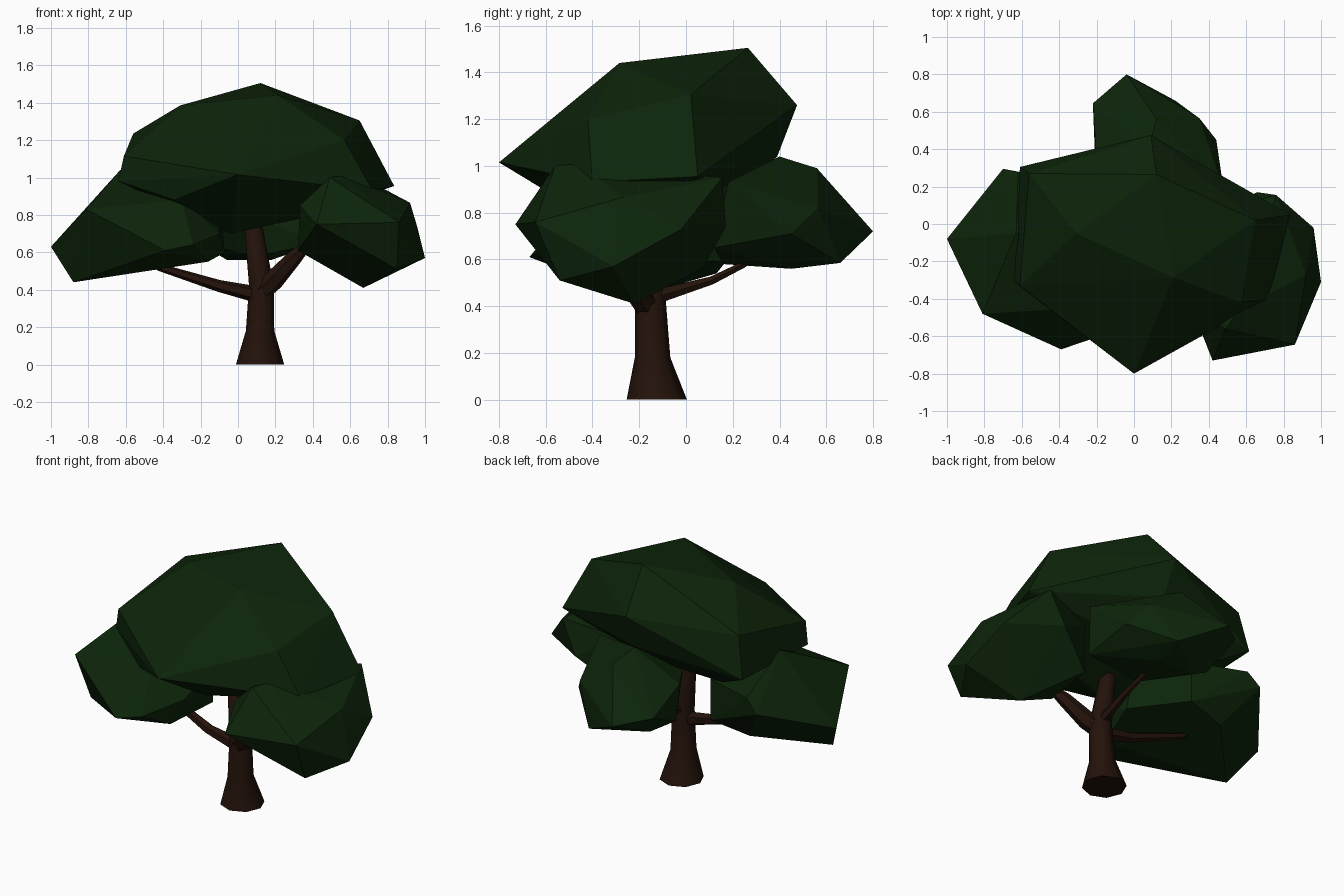
import bpy, bmesh, math
from mathutils import Vector


def material(name, color):
    m = bpy.data.materials.new(name)
    m.diffuse_color = (*color, 1)
    return m


LEAF = material("leaf_green", (0.004, 0.018, 0.003))
BARK = material("bark_brown", (0.017, 0.006, 0.003))


def finish(bm, name, mat, smooth=False):
    bmesh.ops.recalc_face_normals(bm, faces=bm.faces)
    me = bpy.data.meshes.new(name)
    bm.to_mesh(me)
    bm.free()
    me.materials.append(mat)
    for p in me.polygons:
        p.use_smooth = smooth
    ob = bpy.data.objects.new(name, me)
    bpy.context.collection.objects.link(ob)
    return ob


def clump(name, corners):
    """Faceted foliage clump: the hull around a few corner points."""
    bm = bmesh.new()
    for c in corners:
        bm.verts.new(c)
    bmesh.ops.convex_hull(bm, input=bm.verts)
    loose = [v for v in bm.verts if not v.link_faces]
    bmesh.ops.delete(bm, geom=loose, context='VERTS')
    return finish(bm, name, LEAF)


def limb(name, path, sides, flat_rings=False):
    """Tapered tube through (x, y, z, radius) stations."""
    bm = bmesh.new()
    pts = [Vector(p[:3]) for p in path]
    rings = []
    for i, p in enumerate(pts):
        d = pts[min(i + 1, len(pts) - 1)] - pts[max(i - 1, 0)]
        if flat_rings:
            d = Vector((0, 0, 1))
        q = Vector((0, 0, 1)).rotation_difference(d.normalized())
        rings.append([bm.verts.new(p + q @ Vector((
            path[i][3] * math.cos(2 * math.pi * k / sides),
            path[i][3] * math.sin(2 * math.pi * k / sides), 0)))
            for k in range(sides)])
    for a, b in zip(rings, rings[1:]):
        for k in range(sides):
            n = (k + 1) % sides
            bm.faces.new((a[k], a[n], b[n], b[k]))
    bm.faces.new(rings[0])
    bm.faces.new(rings[-1])
    ob = finish(bm, name, BARK, True)
    bpy.ops.object.select_all(action='DESELECT')
    ob.select_set(True)
    bpy.context.view_layer.objects.active = ob
    bpy.ops.object.shade_smooth_by_angle(angle=math.radians(50))
    return ob


# Trunk with flared foot
limb("trunk", [(0.118, -0.125, 0, 0.129), (0.118, -0.143, 0.18, 0.076),
               (0.125, -0.152, 0.42, 0.066), (0.085, -0.14, 0.72, 0.05),
               (0.075, -0.13, 0.76, 0.03)], 8, True)

# Branches reaching into each clump
limb("left_branch", [(0.12, -0.15, 0.37, 0.045), (-0.10, -0.15, 0.42, 0.032),
                     (-0.42, -0.09, 0.52, 0.02), (-0.50, -0.08, 0.56, 0.012)], 6)
limb("right_branch", [(0.11, -0.15, 0.38, 0.055), (0.19, -0.20, 0.45, 0.055),
                      (0.30, -0.26, 0.57, 0.042), (0.37, -0.30, 0.64, 0.025)], 6)
limb("back_branch", [(0.13, -0.13, 0.44, 0.035), (0.15, 0.11, 0.51, 0.02),
                     (0.13, 0.25, 0.58, 0.015), (0.12, 0.33, 0.65, 0.01)], 6)

# Large top canopy
clump("top_canopy", [
    (0.12, 0.265, 1.505), (0.21, -0.285, 1.44), (-0.31, -0.05, 1.385),
    (0.65, 0.02, 1.305), (-0.56, 0.27, 1.235), (0.09, 0.475, 1.26),
    (0.57, -0.42, 1.20), (0, -0.80, 1.015), (-0.61, -0.33, 1.115),
    (-0.61, 0.305, 0.98), (-0.64, -0.31, 0.98), (0.72, -0.40, 0.93),
    (0.835, 0.05, 0.955), (0.10, 0.39, 1.04), (-0.34, -0.50, 0.88),
    (-0.04, -0.28, 0.70), (0.33, -0.25, 0.78), (-0.40, 0.20, 0.87),
    (0.15, 0.15, 0.85)])

# Left clump
clump("left_clump", [
    (-1.0, -0.08, 0.63), (-0.88, -0.22, 0.44), (-0.81, -0.48, 0.83),
    (-0.39, -0.67, 0.61), (-0.63, -0.05, 1.04), (-0.70, 0.295, 0.78),
    (-0.62, 0.28, 0.86), (-0.24, -0.62, 0.64), (-0.16, -0.45, 0.55),
    (-0.10, -0.40, 0.70), (-0.54, 0.13, 0.54), (-0.29, 0.17, 0.59),
    (-0.07, -0.15, 0.60), (-0.09, -0.12, 0.80), (-0.29, 0.17, 0.85),
    (-0.30, -0.45, 0.88)])

# Right clump
clump("right_clump", [
    (0.42, -0.73, 0.75), (0.86, -0.645, 0.76), (0.85, -0.54, 0.51),
    (1.0, -0.31, 0.57), (0.67, -0.22, 0.41), (0.96, -0.02, 0.73),
    (0.92, -0.27, 0.865), (0.76, 0.155, 0.95), (0.66, 0.17, 0.74),
    (0.56, -0.46, 1.01), (0.49, -0.56, 1.0), (0.32, -0.35, 0.61),
    (0.33, -0.50, 0.85), (0.43, 0.07, 0.56), (0.42, 0.06, 0.88)])

# Back clump
clump("back_clump", [
    (-0.04, 0.80, 0.72), (-0.22, 0.645, 0.76), (-0.21, 0.40, 0.65),
    (-0.20, 0.35, 0.86), (0.22, 0.66, 0.585), (0.35, 0.565, 0.82),
    (0.44, 0.45, 0.71), (0.45, 0.28, 0.80), (0.12, 0.56, 0.99),
    (0.08, 0.40, 1.04), (-0.06, 0.45, 0.56), (0.18, 0.45, 0.56),
    (0.10, 0.16, 0.58), (0.44, 0.12, 0.65), (0.48, 0.18, 0.93),
    (-0.05, 0.10, 0.84)])
